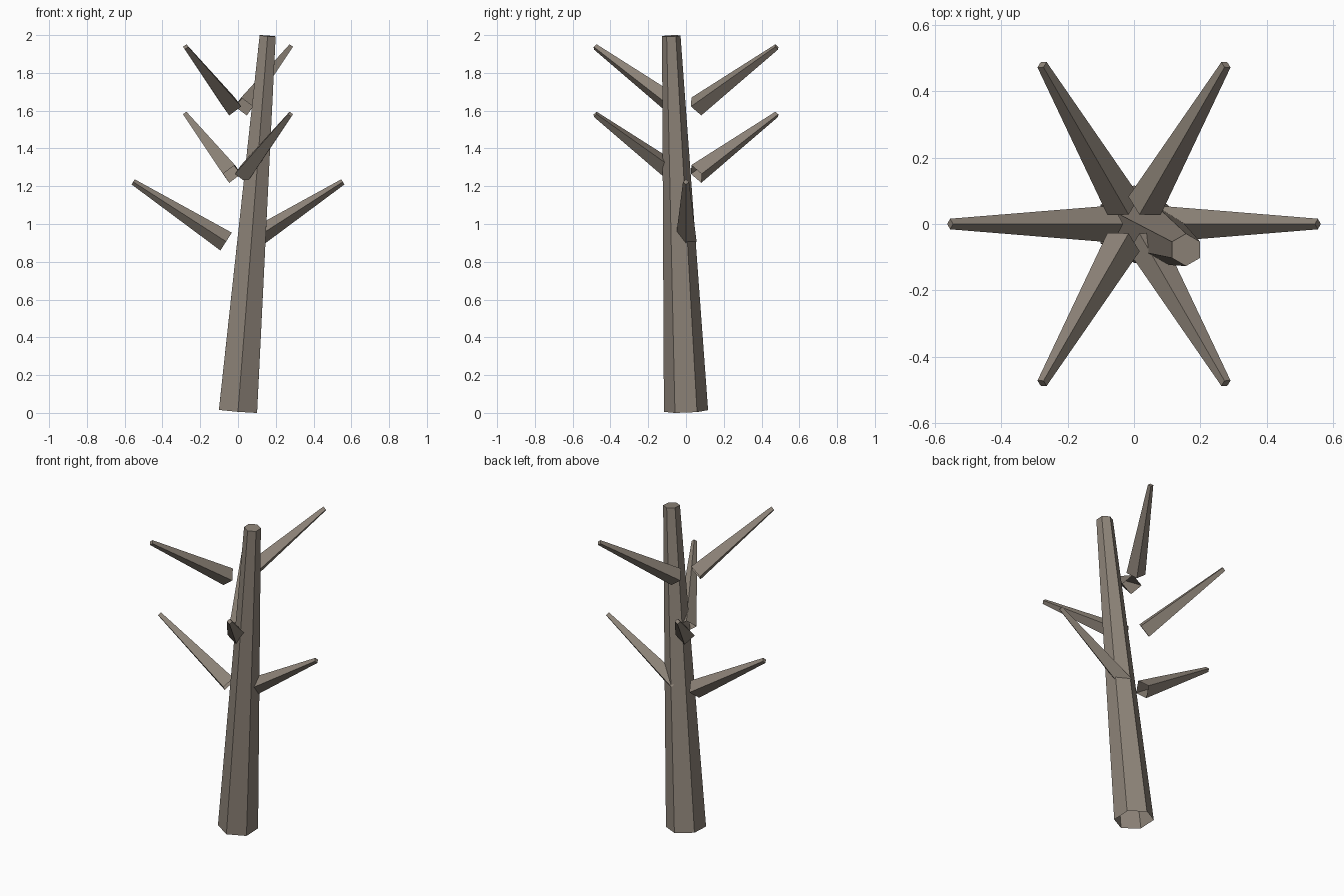
import bpy, bmesh
from math import cos, sin, pi, radians
from mathutils import Vector

if "Cube" in bpy.data.objects:
    bpy.data.objects.remove(bpy.data.objects["Cube"])


def tapered_tube(name, start, end, r0, r1, sides, ref, mat):
    """Flat-sided taper, open at the start and capped at the end."""
    start, end = Vector(start), Vector(end)
    axis = (end - start).normalized()
    u = (ref - axis * ref.dot(axis)).normalized()
    v = axis.cross(u)
    bm = bmesh.new()
    rings = []
    for centre, r in ((start, r0), (end, r1)):
        rings.append([bm.verts.new(centre + r * (u * cos(2 * pi * i / sides) + v * sin(2 * pi * i / sides)))
                      for i in range(sides)])
    a, b = rings
    for i in range(sides):
        j = (i + 1) % sides
        bm.faces.new((a[i], a[j], b[j], b[i]))
    bm.faces.new(b)
    mesh = bpy.data.meshes.new(name)
    bm.to_mesh(mesh)
    bm.free()
    mesh.materials.append(mat)
    obj = bpy.data.objects.new(name, mesh)
    bpy.context.collection.objects.link(obj)
    return obj


bark = bpy.data.materials.new("bark")
bark.diffuse_color = (0.27, 0.23, 0.19, 1)
bark.use_nodes = True
bark.node_tree.nodes["Principled BSDF"].inputs["Base Color"].default_value = bark.diffuse_color

# Leaning six-sided trunk
tapered_tube("trunk", (0, 0, 0.01), (0.157, -0.078, 1.996), 0.117, 0.049, 6, Vector((0, 1, 0)), bark)

# Three opposite pairs of four-sided branches
for level, (angle, z) in enumerate(((0, 0.907), (120, 1.265), (60, 1.622))):
    for k in range(2):
        t = radians(angle + 180 * k)
        out = Vector((cos(t), sin(t), 0))
        tapered_tube(f"branch_{level * 2 + k + 1}",
                     out * 0.063 + Vector((0, 0, z)),
                     out * 0.555 + Vector((0, 0, z + 0.316)),
                     0.056, 0.016, 4, Vector((0, 0, 1)), bark)
